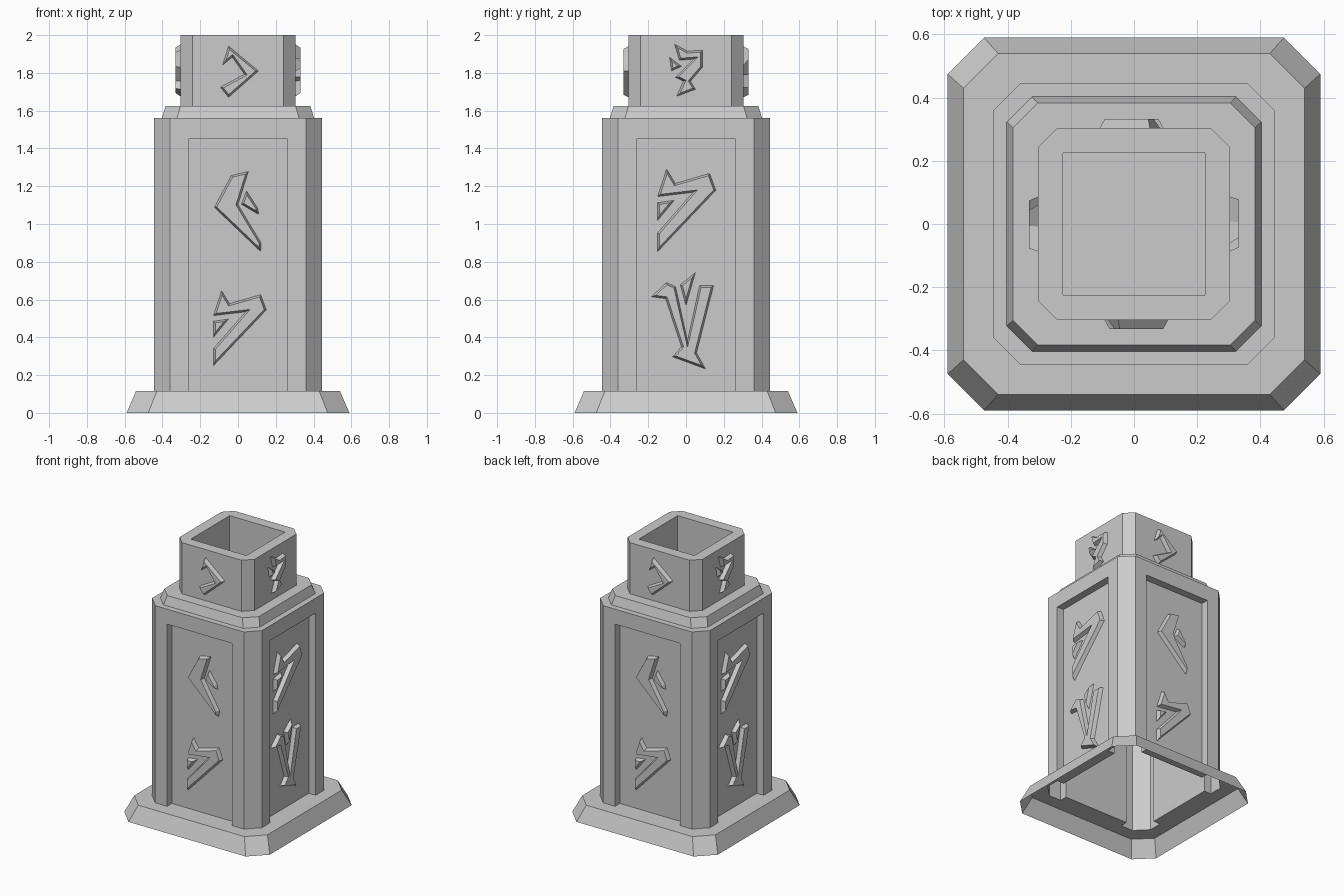
import bpy, bmesh, math
from mathutils import Vector, Matrix

if "Cube" in bpy.data.objects:
    bpy.data.objects.remove(bpy.data.objects["Cube"])


def finish(name, bm):
    bmesh.ops.remove_doubles(bm, verts=bm.verts[:], dist=0.0005)
    me = bpy.data.meshes.new(name)
    bm.to_mesh(me)
    bm.free()
    ob = bpy.data.objects.new(name, me)
    bpy.context.collection.objects.link(ob)
    return ob


def loft(name, rings, cap=False):
    """Chamfered-square rings (half width, chamfer corner, z) joined in order."""
    bm = bmesh.new()
    loops = []
    for w, c, z in rings:
        pts = [(w, -c), (w, c), (c, w), (-c, w), (-w, c), (-w, -c), (-c, -w), (c, -w)]
        loops.append([bm.verts.new((x, y, z)) for x, y in pts])
    for a, b in zip(loops, loops[1:]):
        for i in range(8):
            j = (i + 1) % 8
            bm.faces.new((a[i], a[j], b[j], b[i]))
    if cap:
        bm.faces.new(loops[-1])
    bmesh.ops.dissolve_degenerate(bm, edges=bm.edges[:], dist=0.0005)
    return finish(name, bm)


def inset(pts, d):
    """Mitred inward offset of a counter-clockwise outline."""
    out = []
    for i, p in enumerate(pts):
        e1 = (p - pts[i - 1]).normalized()
        e2 = (pts[(i + 1) % len(pts)] - p).normalized()
        n1, n2 = Vector((-e1.y, e1.x)), Vector((-e2.y, e2.x))
        out.append(p + (n1 + n2) * (d / max(1 + n1.dot(n2), 0.12)))
    return out


def carving(name, outlines, face, turn, scale=1.0, du=0.0, dv=0.0):
    """Raised mark with sloped sides, on the front plane turned about z."""
    bm = bmesh.new()
    for outline in outlines:
        pts = [Vector((u * scale + du, v * scale + dv)) for u, v in outline]
        area = sum(pts[i - 1].cross(pts[i]) for i in range(len(pts)))
        if area < 0:
            pts.reverse()
        low = [bm.verts.new((p.x, -face, p.y)) for p in pts]
        top = [bm.verts.new((p.x, -face - 0.028, p.y)) for p in inset(pts, 0.01)]
        for i in range(len(pts)):
            bm.faces.new((low[i - 1], low[i], top[i], top[i - 1]))
        bm.faces.new(top)
    bm.transform(Matrix.Rotation(turn, 4, 'Z'))
    return finish(name, bm)


# Plinth and the stepped shoulder with hollow neck
loft("plinth", [(.59, .475, 0), (.54, .43, .115), (.445, .36, .115)])
loft("shoulder_and_neck", [(.445, .36, 1.56), (.403, .323, 1.56), (.383, .305, 1.625),
                           (.304, .242, 1.625), (.304, .242, 2), (.225, .225, 2),
                           (.225, .225, 1.635)], cap=True)

# Body: one side with a recessed panel and one corner, repeated four times
W, C, P, D = .445, .36, .263, .39
Z0, Z1, Z2 = .115, 1.45, 1.56
side = [
    [(-C, -W, Z0), (-P, -W, Z0), (-P, -W, Z1), (-P, -W, Z2), (-C, -W, Z2)],
    [(P, -W, Z0), (C, -W, Z0), (C, -W, Z2), (P, -W, Z2), (P, -W, Z1)],
    [(-P, -W, Z1), (P, -W, Z1), (P, -W, Z2), (-P, -W, Z2)],
    [(-P, -D, Z0), (P, -D, Z0), (P, -D, Z1), (-P, -D, Z1)],
    [(-P, -W, Z0), (-P, -D, Z0), (-P, -D, Z1), (-P, -W, Z1)],
    [(P, -D, Z0), (P, -W, Z0), (P, -W, Z1), (P, -D, Z1)],
    [(-P, -D, Z1), (P, -D, Z1), (P, -W, Z1), (-P, -W, Z1)],
    [(-P, -W, Z0), (P, -W, Z0), (P, -D, Z0), (-P, -D, Z0)],
    [(C, -W, Z0), (W, -C, Z0), (W, -C, Z2), (C, -W, Z2)],
]
bm = bmesh.new()
for k in range(4):
    rot = Matrix.Rotation(k * math.pi / 2, 3, 'Z')
    for f in side:
        bm.faces.new([bm.verts.new(rot @ Vector(p)) for p in f])
finish("body", bm)

# Outlines of the abstract carved marks (across, up)
hook = [[(-.035, 1.257), (-.125, 1.088), (.12, .854), (.122, .90), (0, 1.103), (.055, 1.278)],
        [(.045, 1.175), (.018, 1.105), (.11, 1.05), (.104, 1.085)]]
bolt = [[(-.087, .647), (-.13, .515), (.04, .535), (-.13, .34), (-.13, .25),
         (.15, .545), (.12, .626), (-.045, .578)],
        [(-.13, .485), (-.05, .497), (-.13, .40)]]
claw = [[(-.183, .615), (-.103, .69), (-.055, .668), (.008, .382), (.072, .674), (.146, .674),
         (.056, .318), (.103, .233), (-.071, .297), (-.024, .35), (-.108, .605)],
        [(.05, .743), (-.03, .678), (0, .568)]]
arrow = [[(-.05, 1.942), (.108, 1.81), (-.05, 1.671), (-.093, 1.724), (.034, 1.793),
          (-.03, 1.883), (-.082, 1.841)]]
zigzag = [[(-.06, 1.952), (-.035, 1.867), (.04, 1.873), (-.056, 1.777), (-.013, 1.756),
           (-.05, 1.676), (.05, 1.713), (.024, 1.756), (.087, 1.83), (.087, 1.92), (.008, 1.915)],
          [(-.087, 1.883), (-.024, 1.835), (-.077, 1.81)]]

# Front/back share one set of marks, right/left the other
N = .304
for tag, t in (("front", 0), ("back", math.pi)):
    carving(tag + "_upper_mark", hook, D, t)
    carving(tag + "_lower_mark", bolt, D, t)
    carving(tag + "_neck_mark", arrow, N, t)
for tag, t in (("right", math.pi / 2), ("left", -math.pi / 2)):
    carving(tag + "_upper_mark", bolt, D, t, 1.1, -.007, .579)
    carving(tag + "_lower_mark", claw, D, t)
    carving(tag + "_neck_mark", zigzag, N, t)
